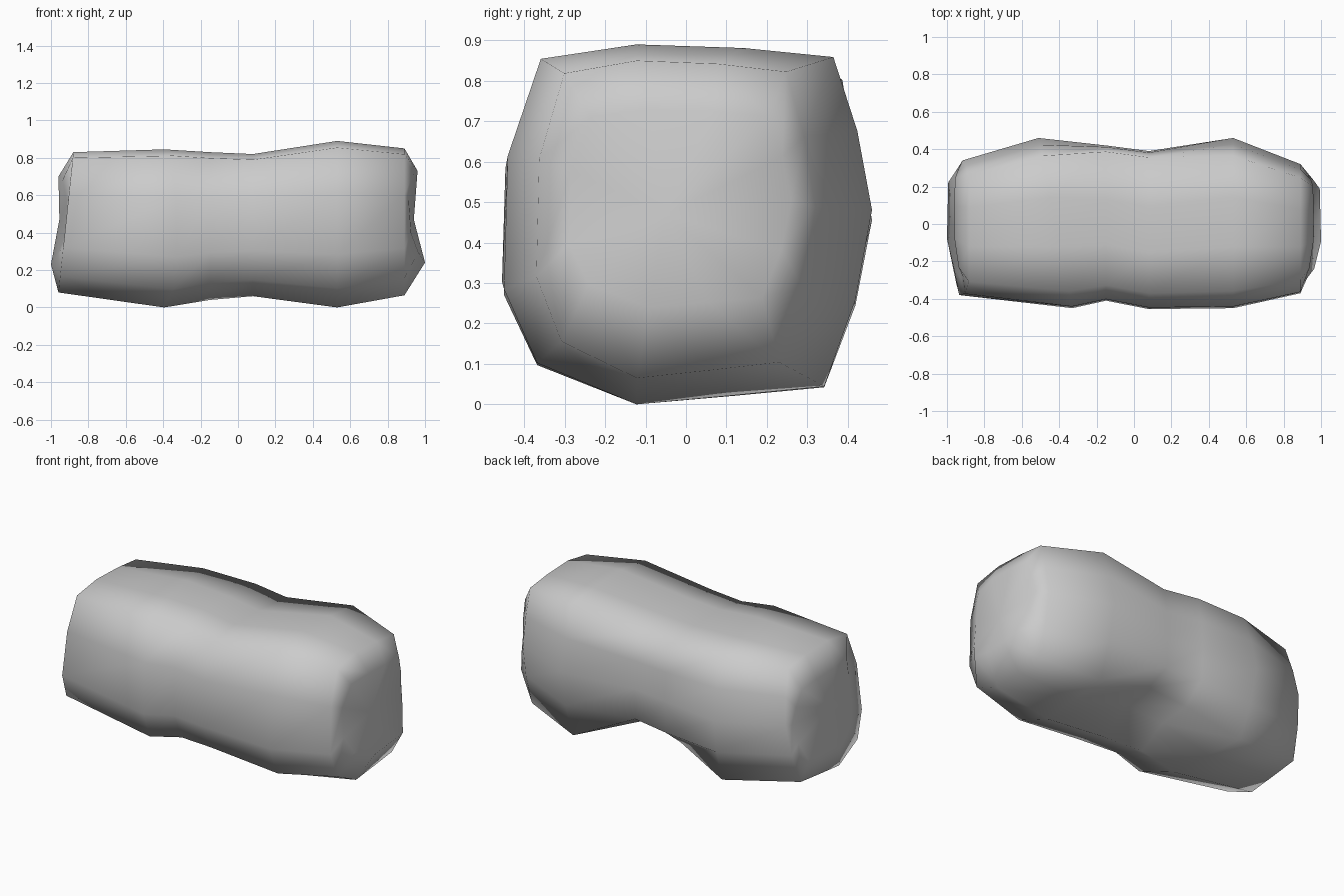
import bpy, bmesh

if "Cube" in bpy.data.objects:
    bpy.data.objects.remove(bpy.data.objects["Cube"])

# Normalised cross-section of the boulder (y, z), each in -1..1
SECTION = [(-0.80, 0.92), (-0.28, 1.0), (0.3, 0.98), (0.79, 0.93),
           (0.92, 0.52), (1.0, 0.08), (0.91, -0.42), (0.74, -0.90),
           (0.25, -0.95), (-0.28, -1.0), (-0.82, -0.77), (-1.0, -0.36),
           (-0.98, 0.38)]

# Stations: x, y min, y max, z min, z max, underside notch, x shift by y, x shift by z
STATIONS = [(-0.92, -0.38, 0.34, 0.08, 0.83, 0.0, 0.0, 0.04),
            (-0.42, -0.45, 0.46, 0.00, 0.845, 0.0, -0.09, 0.0),
            (-0.15, -0.41, 0.42, 0.04, 0.83, 0.08, 0.0, 0.0),
            (0.08, -0.455, 0.39, 0.06, 0.82, 0.12, 0.0, 0.0),
            (0.53, -0.45, 0.46, 0.00, 0.89, 0.0, 0.0, 0.0),
            (0.89, -0.37, 0.32, 0.065, 0.85, 0.0, 0.0, 0.0)]

# In the waist the back stays upright and overhangs a hollow underneath
UPRIGHT = {3: 0.92, 4: 0.98, 6: 0.98}

bm = bmesh.new()


def ring(x, y0, y1, z0, z1, notch=0.0, skew=0.0, tilt=0.0, end=0):
    verts = []
    for i, (u, v) in enumerate(SECTION):
        if notch:
            u = UPRIGHT.get(i, u)
        px = x + skew * u + tilt * v
        if end:  # irregular end: full near the floor, pinched at mid height
            px = end * (0.93 + 0.03 * abs(v) + 0.04 * max(0, -v)
                        - 0.05 * max(0, -u - 0.4))
        y = (y0 + y1) / 2 + u * (y1 - y0) / 2
        z = (z0 + z1) / 2 + v * (z1 - z0) / 2
        if i in (7, 8):
            z += notch
            y -= notch * 0.5
        verts.append(bm.verts.new((px, y, z)))
    return verts


# Body rings with a slightly smaller ring at each end
rings = [ring(0, -0.29, 0.30, 0.23, 0.70, end=-1)]
rings += [ring(*s) for s in STATIONS]
rings.append(ring(0, -0.29, 0.26, 0.24, 0.73, end=1))

n = len(SECTION)
for a, b in zip(rings, rings[1:]):
    for i in range(n):
        j = (i + 1) % n
        bm.faces.new((a[i], a[j], b[j], b[i]))

# Shallow dished ends
for r, x in ((rings[0], -0.955), (rings[-1], 0.94)):
    c = bm.verts.new((x, -0.05, 0.47))
    for i in range(n):
        bm.faces.new((r[i], r[(i + 1) % n], c))

bmesh.ops.recalc_face_normals(bm, faces=bm.faces)
for f in bm.faces:
    f.smooth = True
mesh = bpy.data.meshes.new("boulder")
bm.to_mesh(mesh)
bm.free()
bpy.context.collection.objects.link(bpy.data.objects.new("boulder", mesh))
